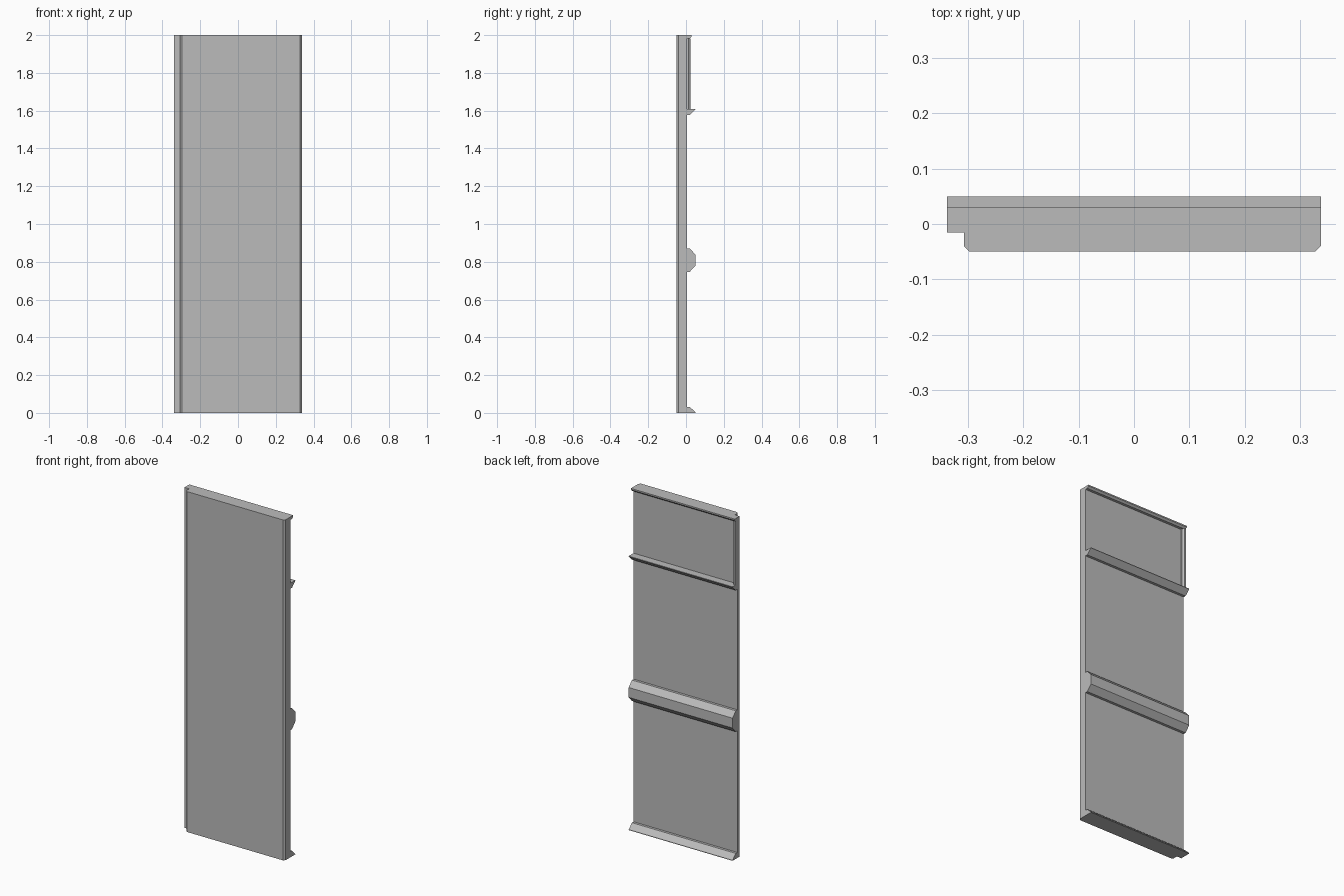
import bpy
import bmesh

default = bpy.data.objects.get("Cube")
if default:
    bpy.data.objects.remove(default, do_unlink=True)

GREY = (0.5, 0.5, 0.5, 1.0)
grey = bpy.data.materials.new("plain grey")
grey.use_nodes = True
grey.diffuse_color = GREY
grey.node_tree.nodes["Principled BSDF"].inputs["Base Color"].default_value = GREY

HALF = 0.3375    # half width of the panel
BACK = 0.005     # rear face of the panel
SHELF = 1.61     # top of the upper rail


def prism(name, profile, start, end, place):
    """Extrude a 2D profile between start and end; place maps (a, b, t) to xyz."""
    bm = bmesh.new()
    face = bm.faces.new([bm.verts.new(place(a, b, start)) for a, b in profile])
    grown = bmesh.ops.extrude_face_region(bm, geom=[face])["geom"]
    new_verts = [v for v in grown if isinstance(v, bmesh.types.BMVert)]
    step = place(0, 0, end) - place(0, 0, start)
    bmesh.ops.translate(bm, verts=new_verts, vec=step)
    bmesh.ops.recalc_face_normals(bm, faces=bm.faces)
    mesh = bpy.data.meshes.new(name)
    bm.to_mesh(mesh)
    bm.free()
    mesh.materials.append(grey)
    obj = bpy.data.objects.new(name, mesh)
    bpy.context.collection.objects.link(obj)
    return obj


from mathutils import Vector


def upright(a, b, t):
    return Vector((a, b, t))


def across(a, b, t):
    return Vector((t, a, b))


# Main panel: chamfered front corners, rebate along one edge
prism("panel", [
    (-HALF, -0.015), (-HALF + 0.03, -0.015), (-HALF + 0.03, -0.04),
    (-HALF + 0.04, -0.05), (HALF - 0.01, -0.05), (HALF, -0.04),
    (HALF, BACK), (-HALF, BACK)], 0, 2, upright)

# Horizontal rails on the back, as (y, z) profiles
rails = {
    "bottom_rail": [(BACK, 0), (0.05, 0), (0.05, 0.003), (0.02, 0.032), (BACK, 0.032)],
    "middle_rail": [(BACK, 0.747), (0.02, 0.747), (0.05, 0.78), (0.05, 0.838),
                    (0.02, 0.87), (BACK, 0.87)],
    "upper_rail": [(BACK, 1.578), (0.02, 1.578), (0.05, 1.607), (0.05, SHELF), (BACK, SHELF)],
    "top_rail": [(BACK, 2), (0.03, 2), (0.03, 1.992), (0.02, 1.982), (BACK, 1.982)],
}
for name, profile in rails.items():
    prism(name, profile, -HALF, HALF, across)

# Vertical frame strip beside the upper recess
prism("side_strip", [
    (-HALF, BACK), (-HALF, 0.025), (-HALF + 0.01, 0.025),
    (-HALF + 0.02, 0.013), (-HALF + 0.02, BACK)], SHELF, 1.982, upright)
